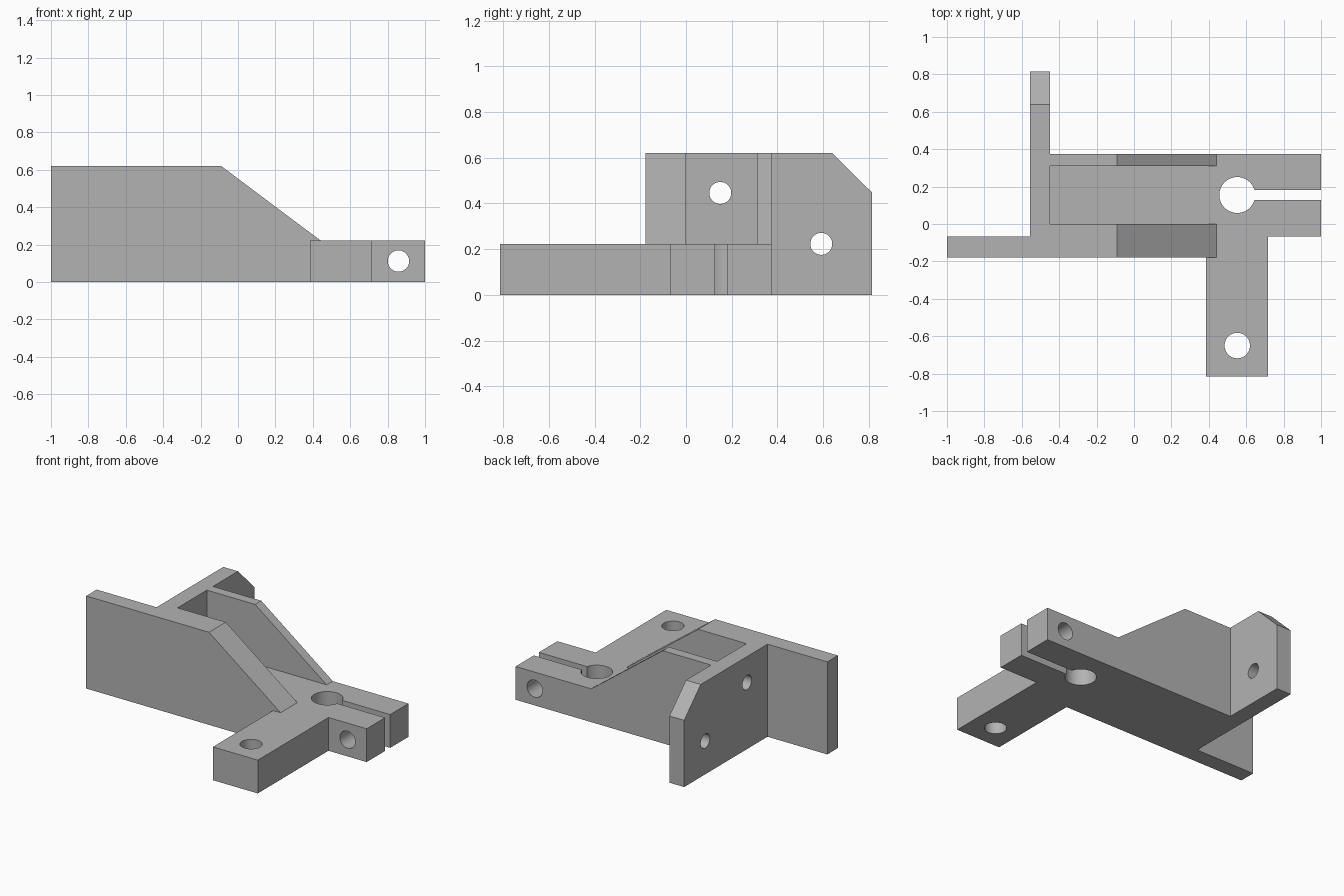
import bpy, bmesh, math
from mathutils import Matrix, Vector

cube = bpy.data.objects.get("Cube")
if cube:
    bpy.data.objects.remove(cube, do_unlink=True)

grey = bpy.data.materials.new("plain_grey")
grey.use_nodes = True
GREY = (0.45, 0.45, 0.45, 1)
grey.diffuse_color = GREY
grey.node_tree.nodes["Principled BSDF"].inputs["Base Color"].default_value = GREY

# Height of the low clamp block, height of the walls
LOW, HIGH = 0.223, 0.62


def finish(name, bm):
    bmesh.ops.recalc_face_normals(bm, faces=bm.faces)
    mesh = bpy.data.meshes.new(name)
    bm.to_mesh(mesh)
    bm.free()
    mesh.materials.append(grey)
    obj = bpy.data.objects.new(name, mesh)
    bpy.context.collection.objects.link(obj)
    return obj


def prism(name, outline, axis, start, end):
    """Extrude a 2D outline along x, y or z."""
    place = {"x": lambda a, b: (start, a, b),
             "y": lambda a, b: (a, start, b),
             "z": lambda a, b: (a, b, start)}[axis]
    bm = bmesh.new()
    face = bm.faces.new([bm.verts.new(place(a, b)) for a, b in outline])
    ext = bmesh.ops.extrude_face_region(bm, geom=[face])
    shift = Vector([(end - start) * (axis == k) for k in "xyz"])
    bmesh.ops.translate(bm, vec=shift, verts=[
        v for v in ext["geom"] if isinstance(v, bmesh.types.BMVert)])
    return finish(name, bm)


def box(name, x0, x1, y0, y1, z0, z1):
    return prism(name, [(x0, y0), (x1, y0), (x1, y1), (x0, y1)], "z", z0, z1)


def drill(name, centre, radius, axis, length):
    turn = {"x": Matrix.Rotation(math.pi / 2, 4, "Y"),
            "y": Matrix.Rotation(math.pi / 2, 4, "X"),
            "z": Matrix()}[axis]
    bm = bmesh.new()
    bmesh.ops.create_cone(bm, cap_ends=True, segments=48, radius1=radius,
                          radius2=radius, depth=length,
                          matrix=Matrix.Translation(centre) @ turn)
    return finish(name, bm)


def combine(target, tool, operation):
    mod = target.modifiers.new(tool.name, "BOOLEAN")
    mod.operation, mod.solver, mod.object = operation, "EXACT", tool
    bpy.context.view_layer.objects.active = target
    bpy.ops.object.modifier_apply(modifier=mod.name)
    bpy.data.objects.remove(tool, do_unlink=True)


# Low clamp block with its side arm
bracket = prism("clamp_bracket", [
    (-0.5, -0.178), (0.385, -0.178), (0.385, -0.815), (0.717, -0.815),
    (0.717, -0.067), (1, -0.067), (1, 0.375), (-0.5, 0.375)], "z", 0, LOW)

# Mounting plate with one chamfered corner
plate = prism("mounting_plate", [
    (-0.178, 0), (0.815, 0), (0.815, 0.447), (0.64, HIGH), (-0.178, HIGH)],
    "x", -0.557, -0.448)

# Wing beyond the plate and the two sloped ribs
wing = box("wing", -1, -0.5, -0.178, -0.067, 0, HIGH)
slope = [(-0.5, 0), (-0.5, HIGH), (-0.09, HIGH), (0.44, LOW), (0.44, 0)]
front_rib = prism("front_rib", slope, "y", -0.178, 0)
back_rib = prism("back_rib", slope, "y", 0.31, 0.375)

for part in (plate, wing, front_rib, back_rib):
    combine(bracket, part, "UNION")

# Clamp bore, slot, pinch bolt, arm hole and plate holes
cutters = [
    drill("clamp_bore", (0.552, 0.155, 0.1), 0.096, "z", 1),
    box("clamp_slot", 0.56, 1.1, 0.128, 0.182, -0.1, 0.4),
    drill("pinch_bolt_hole", (0.858, 0.15, 0.112), 0.057, "y", 0.8),
    drill("arm_hole", (0.552, -0.65, 0.1), 0.068, "z", 1),
    drill("upper_plate_hole", (-0.5, 0.15, 0.446), 0.048, "x", 0.3),
    drill("lower_plate_hole", (-0.5, 0.592, 0.223), 0.048, "x", 0.3),
]
for cutter in cutters:
    combine(bracket, cutter, "DIFFERENCE")

# Smooth bores, crisp edges
bpy.ops.object.select_all(action="DESELECT")
bracket.select_set(True)
bpy.context.view_layer.objects.active = bracket
bpy.ops.object.shade_smooth_by_angle(angle=math.radians(30))
